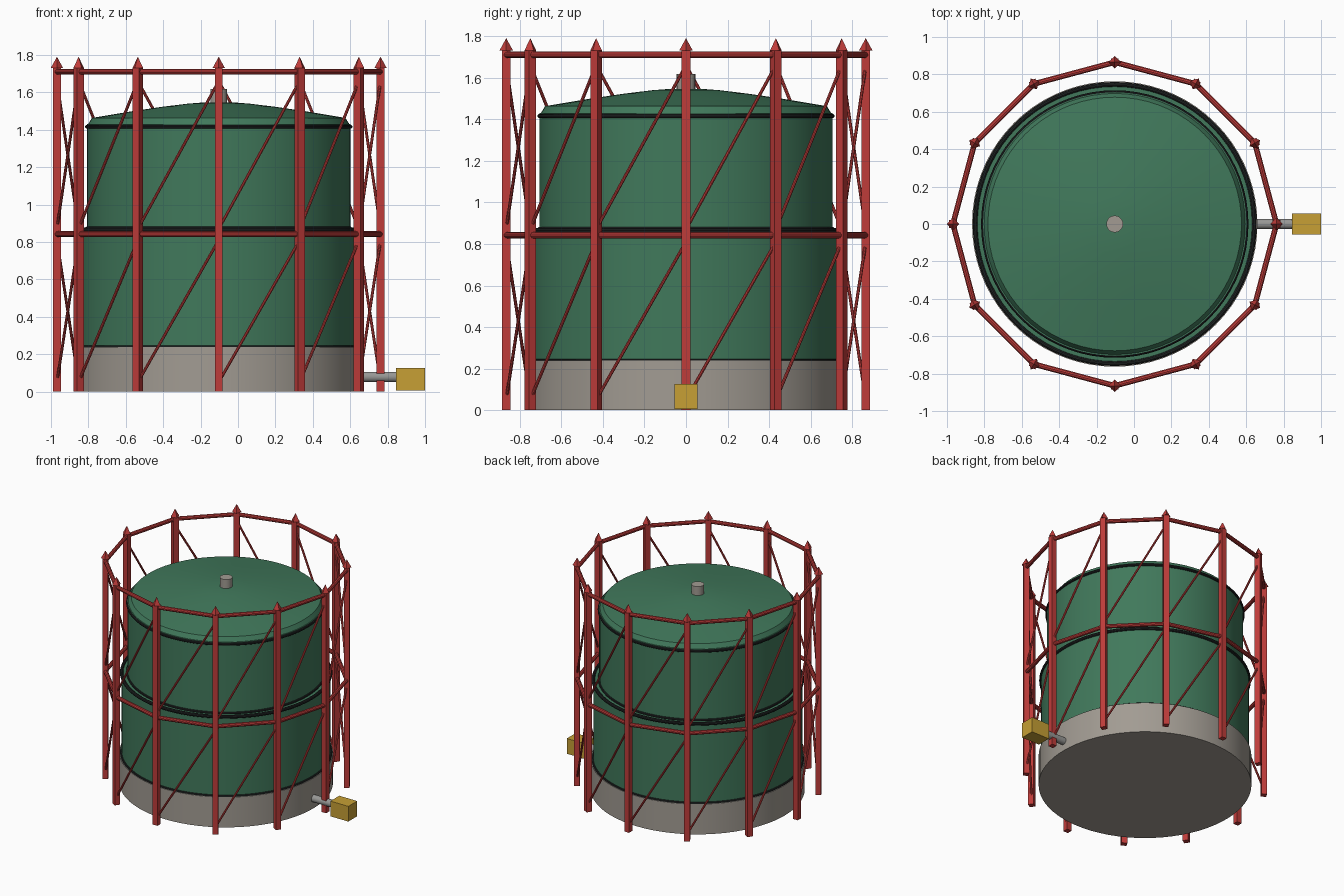
import bpy, bmesh, math
from mathutils import Vector

if "Cube" in bpy.data.objects:
    bpy.data.objects.remove(bpy.data.objects["Cube"])

CX = -0.103          # centre of the tank
R = 0.865            # radius of the guide frame
N = 12               # number of columns


def material(name, rgb):
    m = bpy.data.materials.new(name)
    m.diffuse_color = (*rgb, 1)
    m.use_nodes = True
    m.node_tree.nodes["Principled BSDF"].inputs["Base Color"].default_value = m.diffuse_color
    return m


RED = material("red paint", (0.52, 0.045, 0.042))
GREEN = material("green paint", (0.052, 0.19, 0.105))
STONE = material("pale concrete", (0.36, 0.33, 0.29))
STEEL = material("grey steel", (0.31, 0.31, 0.30))
BLACK = material("black seal", (0.015, 0.018, 0.018))
YELLOW = material("yellow paint", (0.57, 0.35, 0.035))


def finish(name, bm, mat, smooth=True):
    bmesh.ops.recalc_face_normals(bm, faces=bm.faces)
    me = bpy.data.meshes.new(name)
    bm.to_mesh(me)
    bm.free()
    me.materials.append(mat)
    ob = bpy.data.objects.new(name, me)
    bpy.context.collection.objects.link(ob)
    if smooth:
        bpy.context.view_layer.objects.active = ob
        ob.select_set(True)
        bpy.ops.object.shade_smooth_by_angle(angle=math.radians(35))
        ob.select_set(False)
    return ob


def lathe(name, profile, mat, segs=72, closed=False):
    """Spin a radius/height profile around the tank axis."""
    bm = bmesh.new()
    vs = [bm.verts.new((CX + r, 0, z)) for r, z in profile]
    pairs = list(zip(vs, vs[1:])) + ([(vs[-1], vs[0])] if closed else [])
    es = [bm.edges.new(p) for p in pairs]
    bmesh.ops.spin(bm, geom=vs + es, cent=(CX, 0, 0), axis=(0, 0, 1),
                   angle=math.tau, steps=segs)
    bmesh.ops.remove_doubles(bm, verts=bm.verts, dist=1e-5)
    return finish(name, bm, mat)


def seal(name, r, z, t):
    lathe(name, [(r + t * math.cos(a * math.tau / 10), z + t * math.sin(a * math.tau / 10))
                 for a in range(10)], BLACK, closed=True)


def rod(name, a, b, radius, mat, segs=10, r2=None, turn=0.0, smooth=True):
    a, b = Vector(a), Vector(b)
    bm = bmesh.new()
    bmesh.ops.create_cone(bm, cap_ends=True, segments=segs, radius1=radius,
                          radius2=radius if r2 is None else r2, depth=(b - a).length)
    ob = finish(name, bm, mat, smooth)
    ob.location = (a + b) / 2
    if abs((b - a).normalized().z) > 0.999:
        ob.rotation_euler.z = turn
    else:
        ob.rotation_euler = (b - a).to_track_quat('Z', 'Y').to_euler()
    return ob


def at(i, z):
    a = i * math.tau / N
    return (CX + R * math.cos(a), R * math.sin(a), z)


# Tank: concrete base, two telescoping lifts and a domed crown
lathe("concrete_base", [(0, 0), (0.763, 0), (0.763, 0.238), (0, 0.238)], STONE)
lathe("lower_lift", [(0, 0.23), (0.746, 0.23), (0.746, 0.868), (0, 0.868)], GREEN)
lathe("upper_lift", [(0, 0.85), (0.704, 0.85), (0.704, 1.43), (0, 1.43)], GREEN)
lathe("crown", [(0, 1.42), (0.704, 1.42), (0.678, 1.463), (0.45, 1.501),
                (0.3, 1.523), (0.16, 1.54), (0.08, 1.546), (0, 1.547)], GREEN)
seal("base_seal", 0.748, 0.238, 0.010)
seal("lower_lift_seal", 0.746, 0.864, 0.013)
seal("upper_lift_foot_seal", 0.704, 0.872, 0.010)
seal("upper_lift_seal", 0.704, 1.416, 0.011)
rod("crown_vent", (CX, 0, 1.53), (CX, 0, 1.617), 0.045, STONE, 20)

# Guide frame: columns, finials, rails and diagonal braces
for i in range(N):
    turn = i * math.tau / N
    rod(f"column_{i}", at(i, 0), at(i, 1.73), 0.0205 * math.sqrt(2), RED, 4,
        turn=turn + math.pi / 4, smooth=False)
    rod(f"finial_{i}", at(i, 1.73), at(i, 1.79), 0.033, RED, 4, r2=0.0,
        turn=turn, smooth=False)
    for name, z in (("middle_rail", 0.842), ("top_rail", 1.71)):
        rod(f"{name}_{i}", at(i, z), at(i + 1, z), 0.0155, RED)
    for name, z0, z1 in (("lower_brace", 0.05, 0.81), ("upper_brace", 0.87, 1.66)):
        rod(f"{name}_{i}", at(i, z0), at(i + 1, z1), 0.008, RED, 8)

# Inlet pipe and valve box
rod("inlet_pipe", (0.6, 0, 0.078), (0.87, 0, 0.078), 0.028, STEEL, 20)
bm = bmesh.new()
bmesh.ops.create_cube(bm, size=1)
bmesh.ops.scale(bm, vec=(0.156, 0.11, 0.12), verts=bm.verts)
bmesh.ops.translate(bm, vec=(0.922, 0, 0.066), verts=bm.verts)
finish("valve_box", bm, YELLOW, smooth=False)
